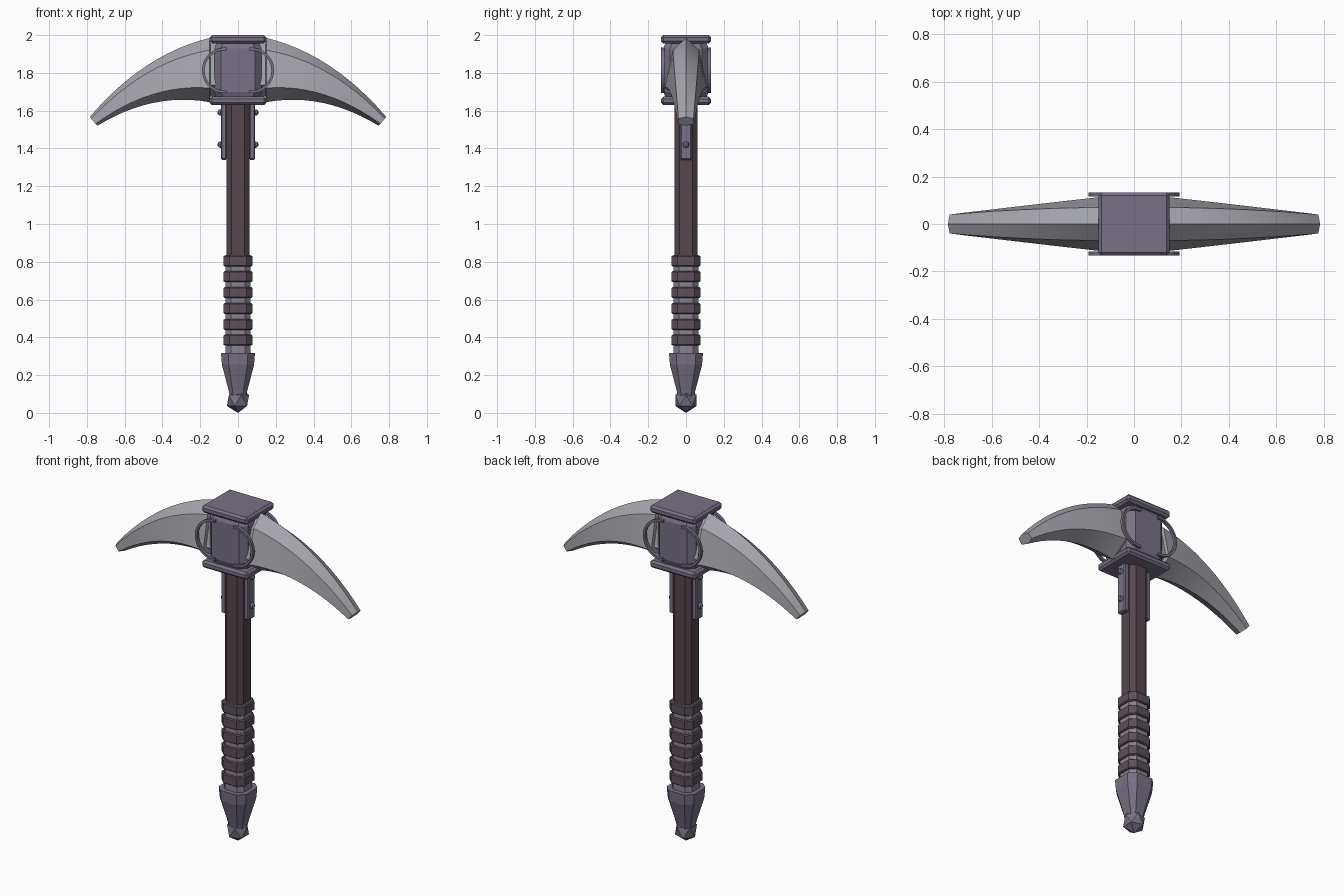
import bpy, bmesh, math
from mathutils import Vector

cube = bpy.data.objects.get("Cube")
if cube:
    bpy.data.objects.remove(cube, do_unlink=True)


def material(name, rgb):
    m = bpy.data.materials.new(name)
    m.use_nodes = True
    m.diffuse_color = (*rgb, 1)
    m.node_tree.nodes["Principled BSDF"].inputs["Base Color"].default_value = (*rgb, 1)
    return m


IRON = material("purple iron", (0.19, 0.165, 0.235))
STEEL = material("grey steel", (0.37, 0.37, 0.41))
WOOD = material("dark wood", (0.095, 0.062, 0.075))
LEATHER = material("wrap leather", (0.11, 0.08, 0.10))
BINDING = material("pale binding", (0.25, 0.23, 0.30))


def finish(bm, name, mat):
    bmesh.ops.recalc_face_normals(bm, faces=bm.faces)
    me = bpy.data.meshes.new(name)
    bm.to_mesh(me)
    bm.free()
    me.materials.append(mat)
    ob = bpy.data.objects.new(name, me)
    bpy.context.collection.objects.link(ob)
    return ob


def loft(name, sections, mat):
    """Skin closed rings of points and cap both ends."""
    bm = bmesh.new()
    rings = [[bm.verts.new(p) for p in s] for s in sections]
    n = len(rings[0])
    for a, b in zip(rings, rings[1:]):
        for i in range(n):
            j = (i + 1) % n
            bm.faces.new((a[i], a[j], b[j], b[i]))
    bm.faces.new(rings[0])
    bm.faces.new(rings[-1])
    return finish(bm, name, mat)


def octagon(hx, hy, z, cut):
    """Square with cut corners."""
    cx, cy = hx - cut, hy - cut
    return [(cx, -hy, z), (hx, -cy, z), (hx, cy, z), (cx, hy, z),
            (-cx, hy, z), (-hx, cy, z), (-hx, -cy, z), (-cx, -hy, z)]


def column(name, profile, mat, cut=0.42):
    """Eight-sided column from (half width, height) pairs."""
    return loft(name, [octagon(r, r, z, r * cut) for r, z in profile], mat)


def box(name, centre, half, mat, bevel=0.0):
    bm = bmesh.new()
    bmesh.ops.create_cube(bm, size=2)
    for v in bm.verts:
        v.co = Vector([c + h * k for c, h, k in zip(centre, half, v.co)])
    if bevel:
        bmesh.ops.bevel(bm, geom=bm.edges[:], offset=bevel, segments=1, affect='EDGES')
    return finish(bm, name, mat)


# Shaft and its grip
column("shaft", [(0.06, 0.3), (0.06, 1.64)], WOOD)
column("grip_binding", [(0.066, 0.31), (0.066, 0.835)], BINDING)
for i in range(6):
    z = 0.385 + i * 0.084
    column(f"grip_wrap_{i + 1}", [(0.07, z - 0.029), (0.076, z - 0.024),
                                  (0.076, z + 0.024), (0.07, z + 0.029)], LEATHER)

# Pommel and faceted end ball
column("pommel", [(0.044, 0.09), (0.05, 0.12), (0.085, 0.255), (0.09, 0.318)], IRON)
bm = bmesh.new()
bmesh.ops.create_icosphere(bm, subdivisions=1, radius=0.066)
bmesh.ops.translate(bm, verts=bm.verts, vec=(0, 0, 0.066))
finish(bm, "pommel_ball", IRON)

# Head block between two plates
loft("head_block", [octagon(hx, hy, z, 0.036) for hx, hy, z in
                    ((0.11, 0.105, 1.66), (0.125, 0.12, 1.70),
                     (0.125, 0.12, 1.93), (0.11, 0.105, 1.965))], IRON)
box("top_plate", (0, 0, 1.978), (0.15, 0.132, 0.022), IRON, 0.012)
box("bottom_plate", (0, 0, 1.652), (0.15, 0.132, 0.022), IRON, 0.012)


def bezier(a, b, c, t):
    return Vector(a).lerp(Vector(b), t).lerp(Vector(b).lerp(Vector(c), t), t)


def blade_section(t, side, shrink=1.0, inset=0.0):
    """Six-sided section between the upper and lower arcs of the blade."""
    top = bezier((0.15, 1.985), (0.5, 1.90), (0.785, 1.567), t)
    low = bezier((0.15, 1.645), (0.45, 1.70), (0.745, 1.52), t)
    mid = (top + low) / 2
    w = 0.113 - 0.07 * t
    shoulder = 0.62 + 0.3 * t
    outline = [(0, 0), (shoulder, 0.19), (1, 0.78), (0, 1), (-1, 0.78), (-shoulder, 0.19)]
    pts = []
    for k, f in outline:
        p = mid + (top.lerp(low, f) - mid) * shrink
        pts.append((side * (p.x - inset), k * w * shrink, p.y))
    return pts


for side, label in ((1, "left"), (-1, "right")):
    # Curved blade with a narrower root set into the block
    sections = [blade_section(0, side, 0.82, 0.06), blade_section(0, side, 0.82, 0.005)]
    sections += [blade_section(i / 12, side) for i in range(13)]
    blade = loft(f"{label}_blade", sections, STEEL)
    bpy.ops.object.select_all(action='DESELECT')
    blade.select_set(True)
    bpy.context.view_layer.objects.active = blade
    bpy.ops.object.shade_smooth_by_angle(angle=math.radians(20))

    # Strap down the shaft with two rivets
    box(f"{label}_strap", (side * 0.075, 0, 1.49), (0.016, 0.031, 0.15), IRON, 0.006)
    for n, z in enumerate((1.59, 1.42)):
        bm = bmesh.new()
        bmesh.ops.create_uvsphere(bm, u_segments=8, v_segments=6, radius=0.017)
        bmesh.ops.translate(bm, verts=bm.verts, vec=(side * 0.092, 0, z))
        finish(bm, f"{label}_rivet_{n + 1}", IRON)

    # Half hoops on the front and the back
    for y, face in ((-0.124, "front"), (0.124, "back")):
        rings = []
        for i in range(17):
            a = math.radians(-95 + 190 * i / 16)
            ring = []
            for dr, dy in ((-1, -1), (1, -1), (1, 1), (-1, 1)):
                r = 0.114 + dr * 0.007
                ring.append((side * (0.07 + r * math.cos(a)), y + dy * 0.009,
                             1.813 + r * math.sin(a)))
            rings.append(ring)
        loft(f"{label}_{face}_hoop", rings, IRON)
